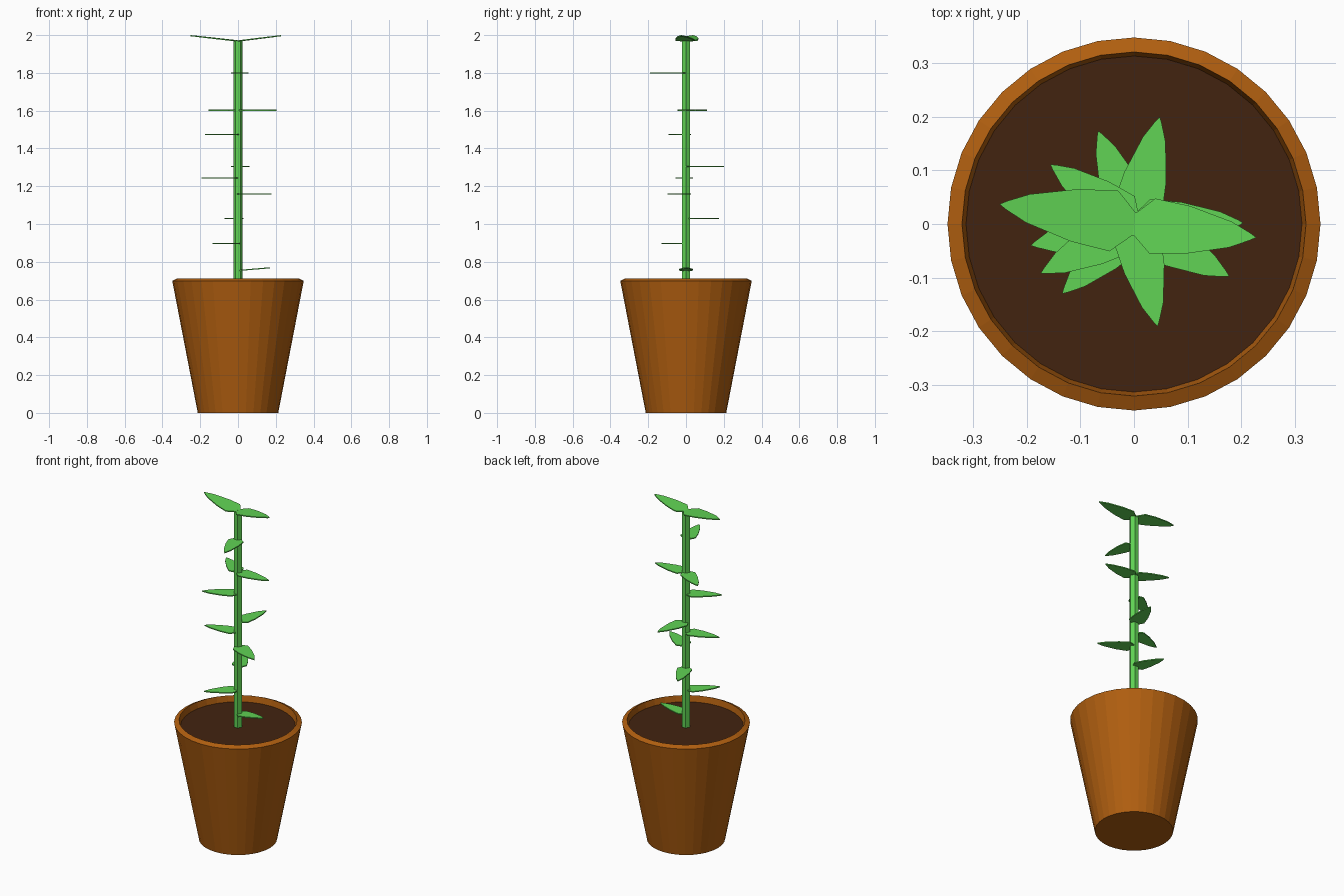
import bpy, math
from mathutils import Vector

if "Cube" in bpy.data.objects:
    bpy.data.objects.remove(bpy.data.objects["Cube"])


def material(name, rgb):
    m = bpy.data.materials.new(name)
    m.diffuse_color = (*rgb, 1.0)
    m.use_nodes = True
    m.node_tree.nodes["Principled BSDF"].inputs["Base Color"].default_value = m.diffuse_color
    return m


CLAY = material("clay orange", (0.434, 0.113, 0.005))
SOIL = material("soil brown", (0.055, 0.017, 0.005))
GREEN = material("leaf green", (0.119, 0.655, 0.089))


def make(name, verts, faces, mat):
    me = bpy.data.meshes.new(name)
    me.from_pydata(verts, [], faces)
    me.materials.append(mat)
    ob = bpy.data.objects.new(name, me)
    bpy.context.collection.objects.link(ob)
    return ob


def lathe(name, profile, sides, mat):
    """Spin an (r, z) profile round z and cap both ends."""
    verts = [(r * math.cos(2 * math.pi * i / sides), r * math.sin(2 * math.pi * i / sides), z)
             for r, z in profile for i in range(sides)]
    faces = []
    for k in range(len(profile) - 1):
        for i in range(sides):
            j = (i + 1) % sides
            a, b = k * sides, (k + 1) * sides
            faces.append((a + i, a + j, b + j, b + i))
    faces.append(tuple(reversed(range(sides))))
    top = (len(profile) - 1) * sides
    faces.append(tuple(range(top, top + sides)))
    return make(name, verts, faces, mat)


# Pot with a slanted rim, soil disc and stem
lathe("pot", [(0.213, 0), (0.348, 0.699), (0.321, 0.712), (0.312, 0.665)], 32, CLAY)
lathe("soil", [(0.311, 0.668), (0.3135, 0.675)], 32, SOIL)
lathe("stem", [(0.025, 0.67), (0.025, 1.97)], 6, GREEN)

# Leaf outline: (distance along the leaf, half width) as fractions of length
OUTLINE = [(0.0, 0.085), (0.15, 0.225), (0.44, 0.195), (0.79, 0.105), (0.95, 0.03)]
THICK = 0.006


def leaf(name, tip_x, tip_y, z, rise=0.0):
    """Thin flat leaf from the stem axis to a tip."""
    length = math.hypot(tip_x, tip_y)
    along = Vector((tip_x, tip_y, rise))
    side = Vector((-tip_y, tip_x, 0)) / length
    start = Vector((0, 0, z))
    right = [start + along * t - side * w * length for t, w in OUTLINE]
    left = [start + along * t + side * w * length for t, w in reversed(OUTLINE)]
    ring = right + [start + along] + left
    n = len(ring)
    half = Vector((0, 0, THICK / 2))
    verts = [p - half for p in ring] + [p + half for p in ring]
    faces = [tuple(reversed(range(n))), tuple(range(n, 2 * n))]
    faces += [(i, (i + 1) % n, n + (i + 1) % n, n + i) for i in range(n)]
    make(name, verts, faces, GREEN)


# Leaves from the soil upward: tip x, tip y, height, rise
LEAVES = [
    (0.170, 0.000, 0.754, 0.014),
    (-0.134, -0.130, 0.897, 0),
    (-0.067, 0.174, 1.030, 0),
    (0.178, -0.098, 1.158, 0),
    (-0.193, -0.040, 1.244, 0),
    (0.048, 0.200, 1.304, 0),
    (-0.174, -0.092, 1.474, 0),
    (-0.156, 0.111, 1.602, 0),
    (0.204, 0.002, 1.602, 0),
    (0.044, -0.191, 1.800, 0),
    (0.228, -0.025, 1.969, 0.028),
    (-0.251, 0.037, 1.969, 0.028),
]
for i, args in enumerate(LEAVES):
    leaf(f"leaf_{i + 1}", *args)
